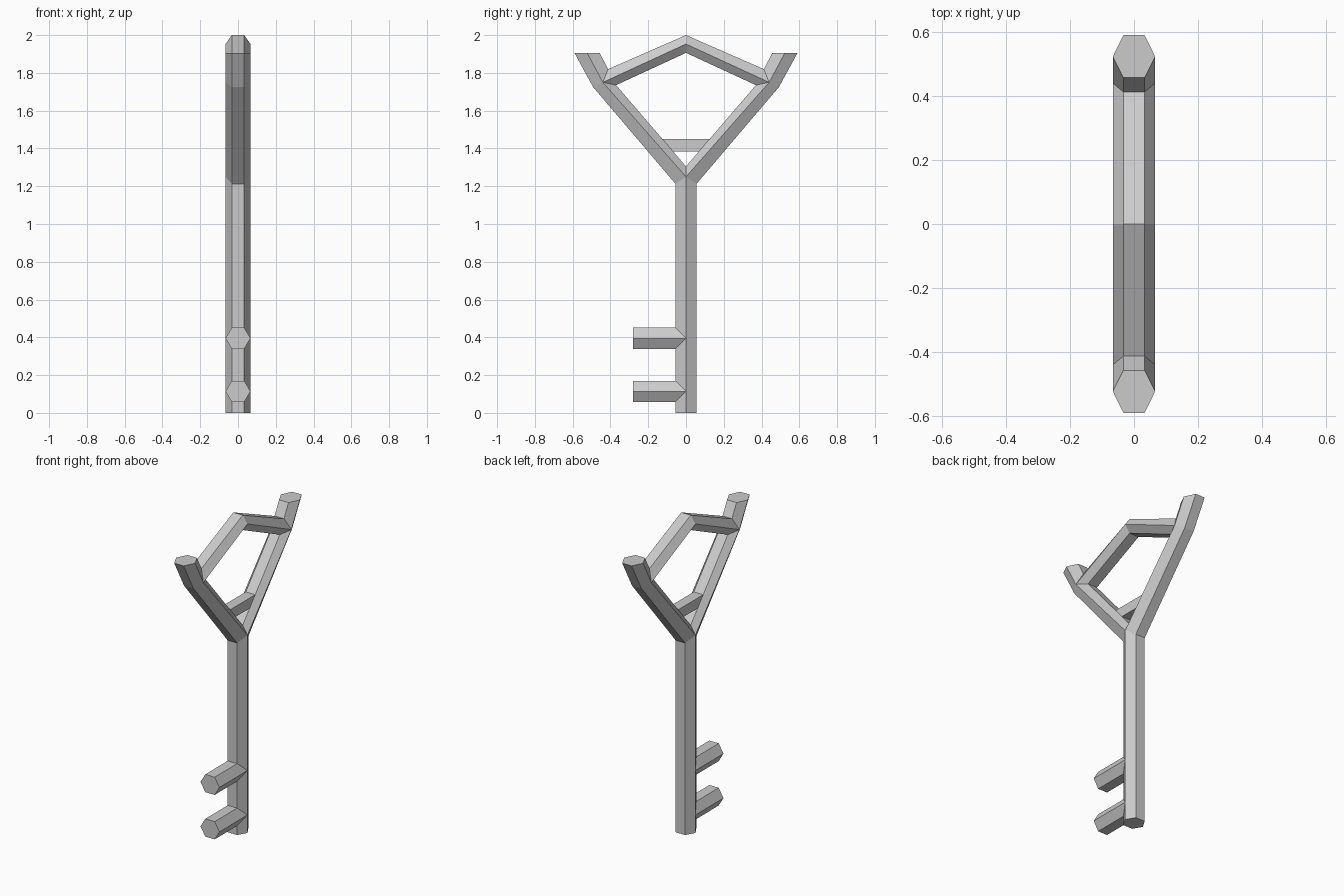
import bpy, bmesh

if "Cube" in bpy.data.objects:
    bpy.data.objects.remove(bpy.data.objects["Cube"])

FLAT, WIDE = 0.033, 0.066   # x of the flat edges and of the side ridges


def ring(bm, a, c, b):
    """Hexagonal ring from three (y, z) points: one flat, side ridge, other flat."""
    pts = [(-FLAT, a), (FLAT, a), (WIDE, c), (FLAT, b), (-FLAT, b), (-WIDE, c)]
    return [bm.verts.new((x, p[0], p[1])) for x, p in pts]


def tube(bm, start, end, cap_start=False, cap_end=False):
    r0, r1 = ring(bm, *start), ring(bm, *end)
    for i in range(6):
        j = (i + 1) % 6
        bm.faces.new((r0[i], r0[j], r1[j], r1[i]))
    if cap_start:
        bm.faces.new(r0)
    if cap_end:
        bm.faces.new(r1)


def finish(bm, name):
    bmesh.ops.remove_doubles(bm, verts=bm.verts, dist=0.0005)
    bmesh.ops.recalc_face_normals(bm, faces=bm.faces)
    mesh = bpy.data.meshes.new(name)
    bm.to_mesh(mesh)
    bm.free()
    obj = bpy.data.objects.new(name, mesh)
    bpy.context.collection.objects.link(obj)
    return obj


# Shaft, forked arms and peaked top bars share mitred joints
bm = bmesh.new()
tube(bm, ((-0.056, 0), (0, 0), (0.056, 0)),
     ((-0.056, 1.213), (0, 1.25), (0.056, 1.213)), cap_start=True)
for s in (-1, 1):
    outer, mid = (s * 0.492, 1.725), (s * 0.44, 1.75)
    inner, upper = (s * 0.37, 1.735), (s * 0.412, 1.82)
    # arm
    tube(bm, ((s * 0.056, 1.213), (0, 1.25), (0, 1.305)), (outer, mid, inner))
    # flared tip
    tube(bm, (outer, mid, upper),
         ((s * 0.59, 1.905), (s * 0.523, 1.905), (s * 0.457, 1.905)), cap_end=True)
    # peaked top bar
    tube(bm, (upper, mid, inner), ((0, 2.0), (0, 1.953), (0, 1.906)))
finish(bm, "key_frame")

# Small crossbar wedged between the arms
bm = bmesh.new()
profile = [(-0.069, 1.385), (0.069, 1.385), (0.125, 1.45), (-0.125, 1.45)]
sides = [[bm.verts.new((x, y, z)) for y, z in profile] for x in (-FLAT, FLAT)]
for side in sides:
    bm.faces.new(side)
for i in (0, 2):
    bm.faces.new((sides[0][i], sides[0][i + 1], sides[1][i + 1], sides[1][i]))
finish(bm, "crossbar")

# Two teeth
for name, z in (("lower_tooth", 0.114), ("upper_tooth", 0.395)):
    bm = bmesh.new()
    tube(bm, ((-0.28, z - 0.056), (-0.28, z), (-0.28, z + 0.056)),
         ((-0.056, z - 0.056), (0, z), (-0.056, z + 0.056)), cap_start=True)
    finish(bm, name)
